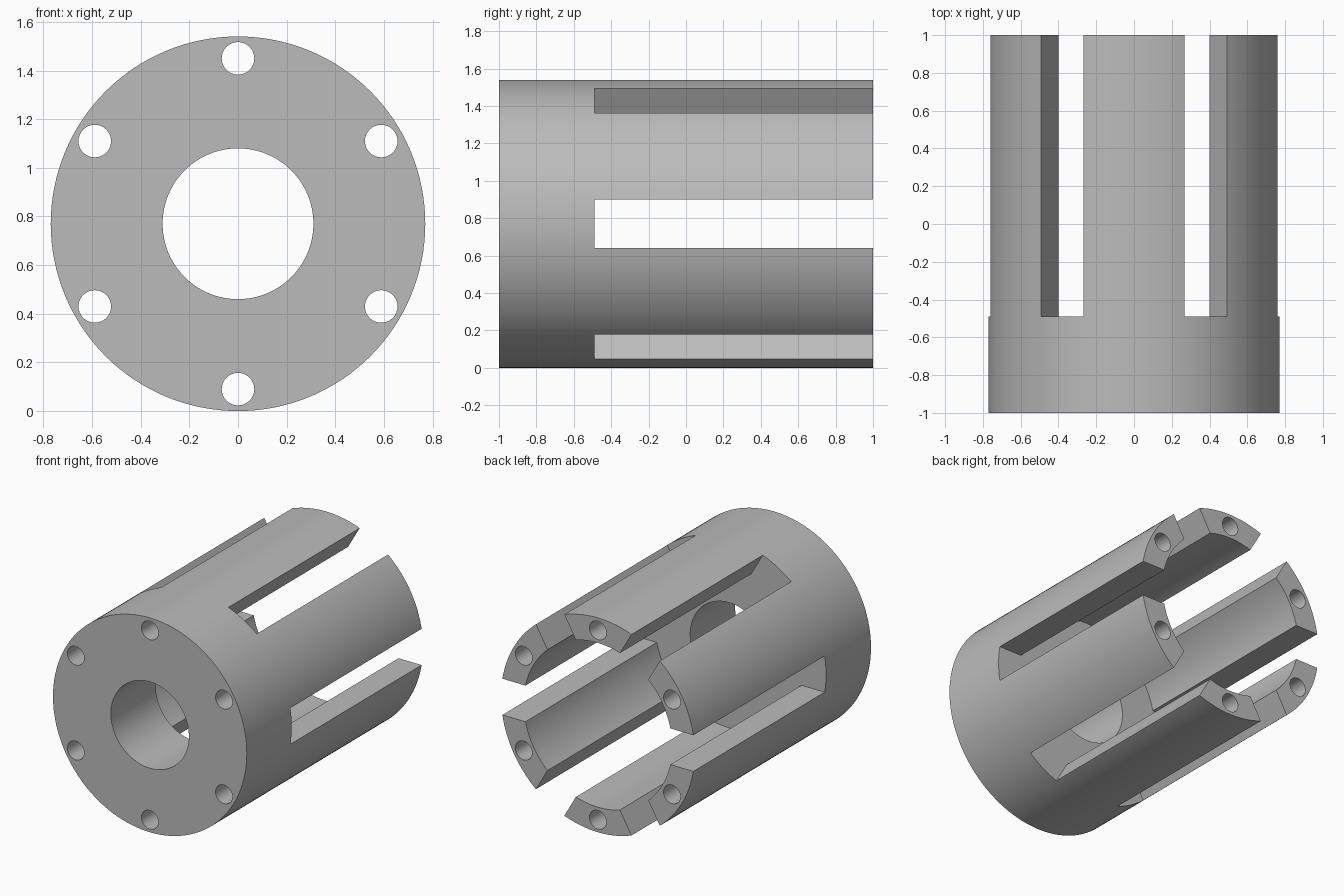
import bpy
import math
from mathutils import Matrix, Vector

cube = bpy.data.objects.get("Cube")
if cube:
    bpy.data.objects.remove(cube, do_unlink=True)

RADIUS = 0.77          # outer radius, also the height of the axis
CAVITY = 0.59          # inner radius of the fingers
BORE = 0.31
SLOT_WIDTH = 0.26
BOLT_CIRCLE, BOLT_RADIUS = 0.68, 0.067
FRONT, FLOOR, BACK = -1.0, -0.49, 1.0
COUNT = 6

grey = bpy.data.materials.new("grey metal")
grey.use_nodes = True
colour = (0.5, 0.5, 0.5, 1)
grey.diffuse_color = colour
grey.node_tree.nodes["Principled BSDF"].inputs["Base Color"].default_value = colour


def rod(name, radius, y0, y1, x=0.0, z=RADIUS, sides=128):
    """Cylinder lying along y."""
    bpy.ops.mesh.primitive_cylinder_add(
        vertices=sides, radius=radius, depth=y1 - y0,
        location=(x, (y0 + y1) / 2, z), rotation=(math.pi / 2, 0, 0))
    obj = bpy.context.object
    obj.name = name
    return obj


def slot(angle):
    """Box reaching from the axis outward, open at the back."""
    bpy.ops.mesh.primitive_cube_add(size=1)
    obj = bpy.context.object
    obj.name = "slot_cutter"
    y1 = BACK + 0.2
    obj.matrix_world = (
        Matrix.Translation((0, 0, RADIUS)) @ Matrix.Rotation(-angle, 4, "Y")
        @ Matrix.Translation((0.6, (FLOOR + y1) / 2, 0))
        @ Matrix.Diagonal(Vector((0.8, y1 - FLOOR, SLOT_WIDTH, 1))))
    return obj


def cut(body, cutter):
    cutter.hide_render = True
    mod = body.modifiers.new("cut", "BOOLEAN")
    mod.operation = "DIFFERENCE"
    mod.solver = "EXACT"
    mod.object = cutter
    bpy.context.view_layer.objects.active = body
    bpy.ops.object.modifier_apply(modifier=mod.name)
    bpy.data.objects.remove(cutter, do_unlink=True)


# Solid drum, hollowed from the back and bored through the front wall
body = rod("slotted_sleeve", RADIUS, FRONT, BACK)
cut(body, rod("cavity_cutter", CAVITY, FLOOR, BACK + 0.2))
cut(body, rod("bore_cutter", BORE, FRONT - 0.2, FLOOR + 0.2))

# Slots between the fingers, and a long bolt hole through each finger
for i in range(COUNT):
    angle = i * math.tau / COUNT
    cut(body, slot(angle))
    mid = angle + math.pi / COUNT
    cut(body, rod("bolt_cutter", BOLT_RADIUS, FRONT - 0.2, BACK + 0.2,
                  BOLT_CIRCLE * math.cos(mid),
                  RADIUS + BOLT_CIRCLE * math.sin(mid), 32))

# Finish
body.data.materials.clear()
body.data.materials.append(grey)
bpy.ops.object.select_all(action="DESELECT")
body.select_set(True)
bpy.context.view_layer.objects.active = body
bpy.ops.object.shade_smooth_by_angle(angle=math.radians(30))
